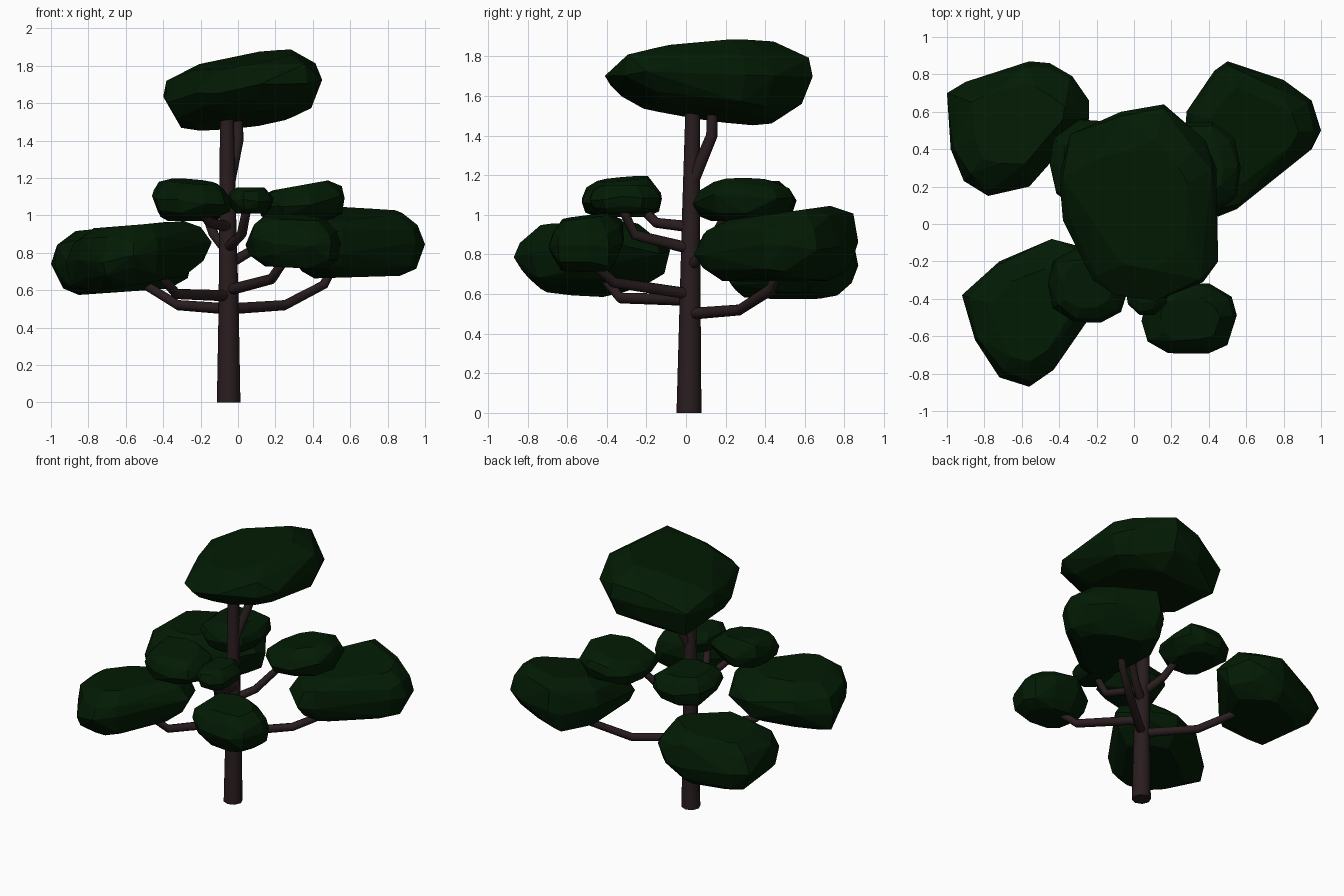
import bpy, bmesh, math, random
from mathutils import Vector

random.seed(11)
if "Cube" in bpy.data.objects:
    bpy.data.objects.remove(bpy.data.objects["Cube"], do_unlink=True)


def material(name, rgb):
    mat = bpy.data.materials.new(name)
    mat.use_nodes = True
    mat.diffuse_color = (*rgb, 1)
    bsdf = mat.node_tree.nodes["Principled BSDF"]
    bsdf.inputs["Base Color"].default_value = (*rgb, 1)
    bsdf.inputs["Roughness"].default_value = 0.9
    return mat


LEAF = material("dark_green_leaves", (0.0008, 0.011, 0.0012))
BARK = material("dark_brown_bark", (0.023, 0.0125, 0.0135))


def finish(name, bm, mat):
    bmesh.ops.recalc_face_normals(bm, faces=bm.faces)
    mesh = bpy.data.meshes.new(name)
    bm.to_mesh(mesh)
    bm.free()
    mesh.materials.append(mat)
    bpy.context.collection.objects.link(bpy.data.objects.new(name, mesh))


def limb(name, points, start, end):
    """Eight-sided tapering tube along a path."""
    bm = bmesh.new()
    path = [Vector(p) for p in points]
    rings = []
    for i, p in enumerate(path):
        along = (path[min(i + 1, len(path) - 1)] - path[max(i - 1, 0)]).normalized()
        turn = Vector((0, 0, 1)).rotation_difference(along)
        r = start + (end - start) * i / (len(path) - 1)
        ring = []
        for k in range(8):
            a = math.tau * k / 8
            ring.append(bm.verts.new(p + turn @ Vector((r * math.cos(a), r * math.sin(a), 0))))
        rings.append(ring)
    for low, high in zip(rings, rings[1:]):
        for k in range(8):
            n = (k + 1) % 8
            bm.faces.new((low[k], low[n], high[n], high[k])).smooth = True
    bm.faces.new(rings[0][::-1])
    bm.faces.new(rings[-1])
    finish(name, bm, BARK)


# Height (0 to 1) and width of each layer of a leaf cluster
LAYERS = ((0, 0.64), (0.2, 0.9), (0.5, 1), (0.78, 0.92), (1, 0.64))


def cluster(name, outline, bottom, top, low_tilt=(0, 0), high_tilt=(0, 0)):
    """Faceted clump: hull of stacked plan outlines between two tilted planes."""
    bm = bmesh.new()
    cx = sum(p[0] for p in outline) / len(outline)
    cy = sum(p[1] for p in outline) / len(outline)
    for level, width in LAYERS:
        for x, y in outline:
            w = width if level == 0.5 else width * random.uniform(0.9, 1.05)
            h = level if level in (0, 1) else level + random.uniform(-0.1, 0.1)
            dx, dy = (x - cx) * w, (y - cy) * w
            low = bottom + low_tilt[0] * dx + low_tilt[1] * dy
            high = top + high_tilt[0] * dx + high_tilt[1] * dy
            bm.verts.new((cx + dx, cy + dy, low + (high - low) * h))
    bmesh.ops.convex_hull(bm, input=bm.verts)
    loose = [v for v in bm.verts if not v.link_faces]
    bmesh.ops.delete(bm, geom=loose, context='VERTS')
    finish(name, bm, LEAF)


def oval(x0, x1, y0, y1):
    """Uneven rounded outline filling a rectangle."""
    pts = []
    for k in range(10):
        a = math.tau * (k + random.uniform(-0.2, 0.2)) / 10
        c, s = math.cos(a), math.sin(a)
        r = 1 / (abs(c) ** 2.6 + abs(s) ** 2.6) ** (1 / 2.6)
        pts.append(((x0 + x1) / 2 + (x1 - x0) / 2 * c * r,
                    (y0 + y1) / 2 + (y1 - y0) / 2 * s * r))
    return pts


# Trunk and its upper fork
limb("trunk", [(-0.05, 0.015, 0), (-0.05, 0.02, 0.5), (-0.055, 0.025, 1), (-0.06, 0.035, 1.6)], 0.063, 0.036)
limb("upper_fork", [(-0.05, 0.03, 1.16), (0, 0.13, 1.4), (0, 0.135, 1.58)], 0.032, 0.026)

# Branches
HUB = (-0.05, 0.02)
BRANCHES = {
    "back_left": (0.5, (0.25, 0.27, 0.52), (0.46, 0.43, 0.63), (0.52, 0.48, 0.75)),
    "back_right": (0.5, (-0.32, 0.27, 0.52), (-0.5, 0.45, 0.63), (-0.56, 0.5, 0.74)),
    "front_right": (0.57, (-0.33, -0.33, 0.58), (-0.43, -0.43, 0.7), (-0.46, -0.46, 0.78)),
    "front_left": (0.6, (0.18, -0.37, 0.66), (0.24, -0.46, 0.75), (0.26, -0.48, 0.82)),
    "upper_front_right": (0.94, (-0.15, -0.15, 0.96), (-0.22, -0.23, 1.04)),
    "upper_front": (0.83, (0.02, -0.26, 0.9), (0.05, -0.33, 1.05)),
    "upper_back_left": (0.74, (0.07, 0.1, 0.81), (0.25, 0.22, 1.03)),
    "upper_back_right": (0.8, (-0.13, 0.15, 0.9), (-0.18, 0.25, 1.03)),
}
for side, (height, *path) in BRANCHES.items():
    limb(side + "_branch", [(*HUB, height), *path], 0.03, 0.023)

# Large leaf clusters
cluster("crown_leaves", [(-0.4, 0.25), (-0.34, 0.48), (-0.07, 0.6), (0.16, 0.64), (0.38, 0.45), (0.44, 0.3),
                         (0.45, -0.2), (0.37, -0.31), (0.12, -0.41), (-0.1, -0.38), (-0.22, -0.3), (-0.38, 0.02)],
        1.51, 1.83, (0.12, -0.12), (0.18, 0.09))
cluster("back_right_leaves", [(-1, 0.7), (-0.9, 0.76), (-0.56, 0.87), (-0.45, 0.86), (-0.33, 0.79), (-0.24, 0.66),
                              (-0.24, 0.56), (-0.56, 0.2), (-0.78, 0.15), (-0.91, 0.23), (-0.98, 0.4)],
        0.59, 0.94, (0.07, 0), (0.1, 0))
cluster("front_right_leaves", [(-0.92, -0.38), (-0.72, -0.2), (-0.44, -0.08), (-0.25, -0.13), (-0.14, -0.36),
                               (-0.35, -0.64), (-0.43, -0.78), (-0.56, -0.87), (-0.72, -0.82), (-0.85, -0.62)],
        0.63, 0.95, (0.18, 0), (0.08, 0))
cluster("back_left_leaves", [(0.28, 0.6), (0.43, 0.82), (0.5, 0.87), (0.8, 0.77), (0.95, 0.66), (1, 0.5),
                             (0.95, 0.4), (0.78, 0.28), (0.55, 0.08), (0.45, 0.04), (0.27, 0.2)],
        0.67, 1.01, (0.03, 0), (0, 0.14))

# Small leaf clusters
cluster("front_left_leaves", oval(0.04, 0.55, -0.7, -0.31), 0.72, 0.99, (-0.05, 0), (-0.05, 0.12))
cluster("upper_front_right_leaves", oval(-0.46, -0.03, -0.53, -0.12), 0.99, 1.18, (0, 0), (-0.08, 0.1))
cluster("upper_front_leaves", oval(-0.05, 0.19, -0.49, -0.13), 1.01, 1.15)
cluster("upper_back_left_leaves", oval(0.1, 0.57, 0.03, 0.55), 0.97, 1.16, (0.02, 0), (0.18, 0))
cluster("upper_back_right_leaves", oval(-0.45, -0.04, 0.09, 0.56), 0.97, 1.17)
